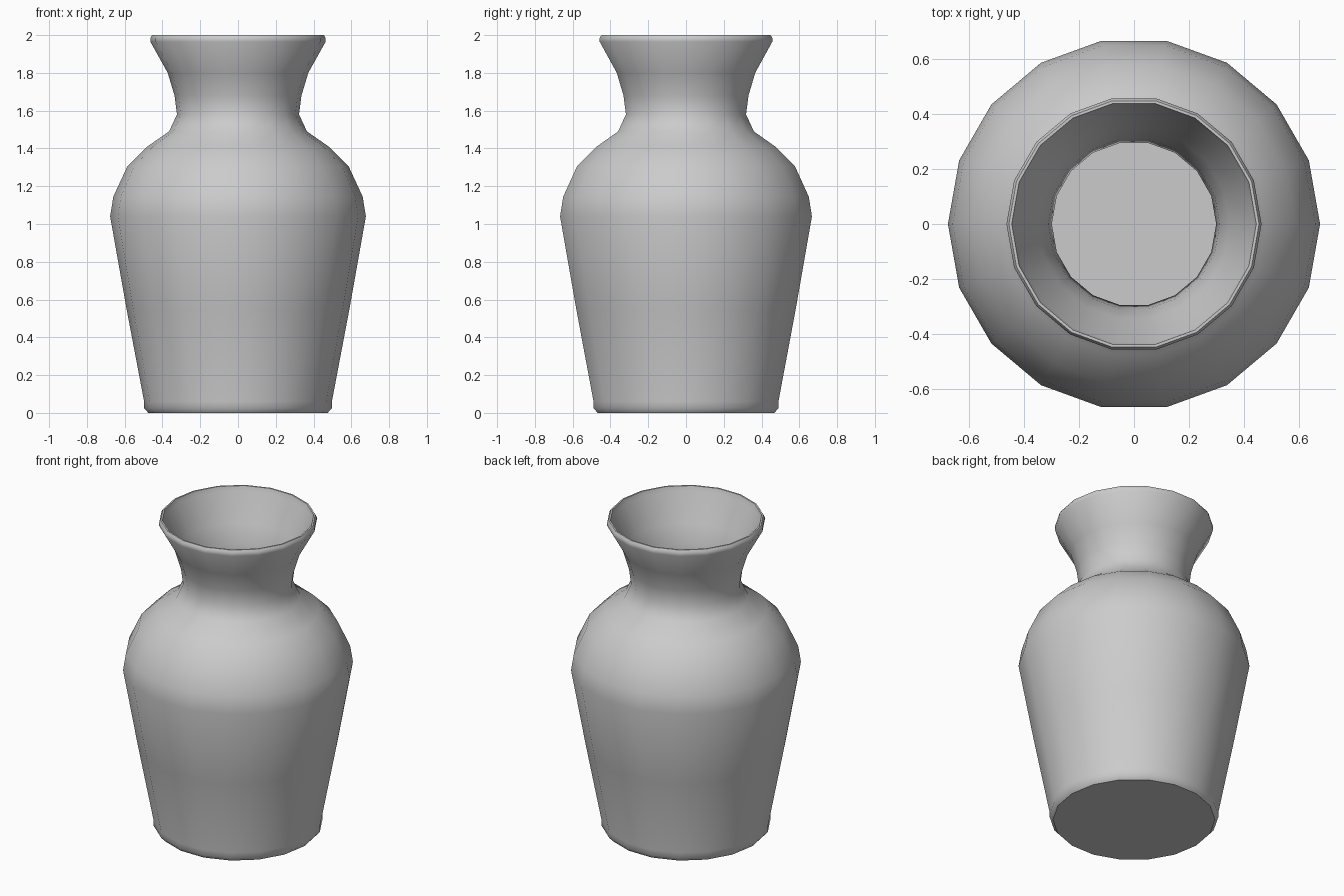
import bpy, bmesh, math

if "Cube" in bpy.data.objects:
    bpy.data.objects.remove(bpy.data.objects["Cube"])

SIDES = 18

# Outer profile, from the foot up to the lip (radius, height)
outer = [(0.475, 0.0), (0.497, 0.025), (0.497, 0.06), (0.59, 0.55), (0.677, 1.04),
         (0.66, 1.145), (0.586, 1.305), (0.48, 1.41), (0.365, 1.49), (0.323, 1.58),
         (0.336, 1.68), (0.372, 1.80), (0.464, 1.965), (0.464, 1.985), (0.455, 2.0)]
# Inner profile, from the lip down to the floor
inner = [(0.445, 2.0), (0.437, 1.97), (0.348, 1.80), (0.312, 1.68), (0.299, 1.58),
         (0.345, 1.475), (0.465, 1.39), (0.567, 1.29), (0.638, 1.14), (0.653, 1.04),
         (0.566, 0.55), (0.475, 0.07), (0.455, 0.04)]

bm = bmesh.new()
rings = []
for r, z in outer + inner:
    angles = [2 * math.pi * i / SIDES for i in range(SIDES)]
    rings.append([bm.verts.new((r * math.cos(a), r * math.sin(a), z)) for a in angles])

# Walls between neighbouring rings
for a, b in zip(rings, rings[1:]):
    for i in range(SIDES):
        j = (i + 1) % SIDES
        bm.faces.new((a[i], a[j], b[j], b[i]))

# Underside and inner floor
bm.faces.new(rings[0][::-1])
bm.faces.new(rings[-1])

mesh = bpy.data.meshes.new("vase")
bm.to_mesh(mesh)
bm.free()
vase = bpy.data.objects.new("vase", mesh)
bpy.context.collection.objects.link(vase)

# Plain grey glaze
glaze = bpy.data.materials.new("grey_glaze")
glaze.diffuse_color = (0.6, 0.6, 0.6, 1)
glaze.use_nodes = True
glaze.node_tree.nodes["Principled BSDF"].inputs["Base Color"].default_value = glaze.diffuse_color
mesh.materials.append(glaze)

# Smooth body with a crisp foot edge
bpy.context.view_layer.objects.active = vase
vase.select_set(True)
bpy.ops.object.shade_smooth_by_angle(angle=math.radians(45))
